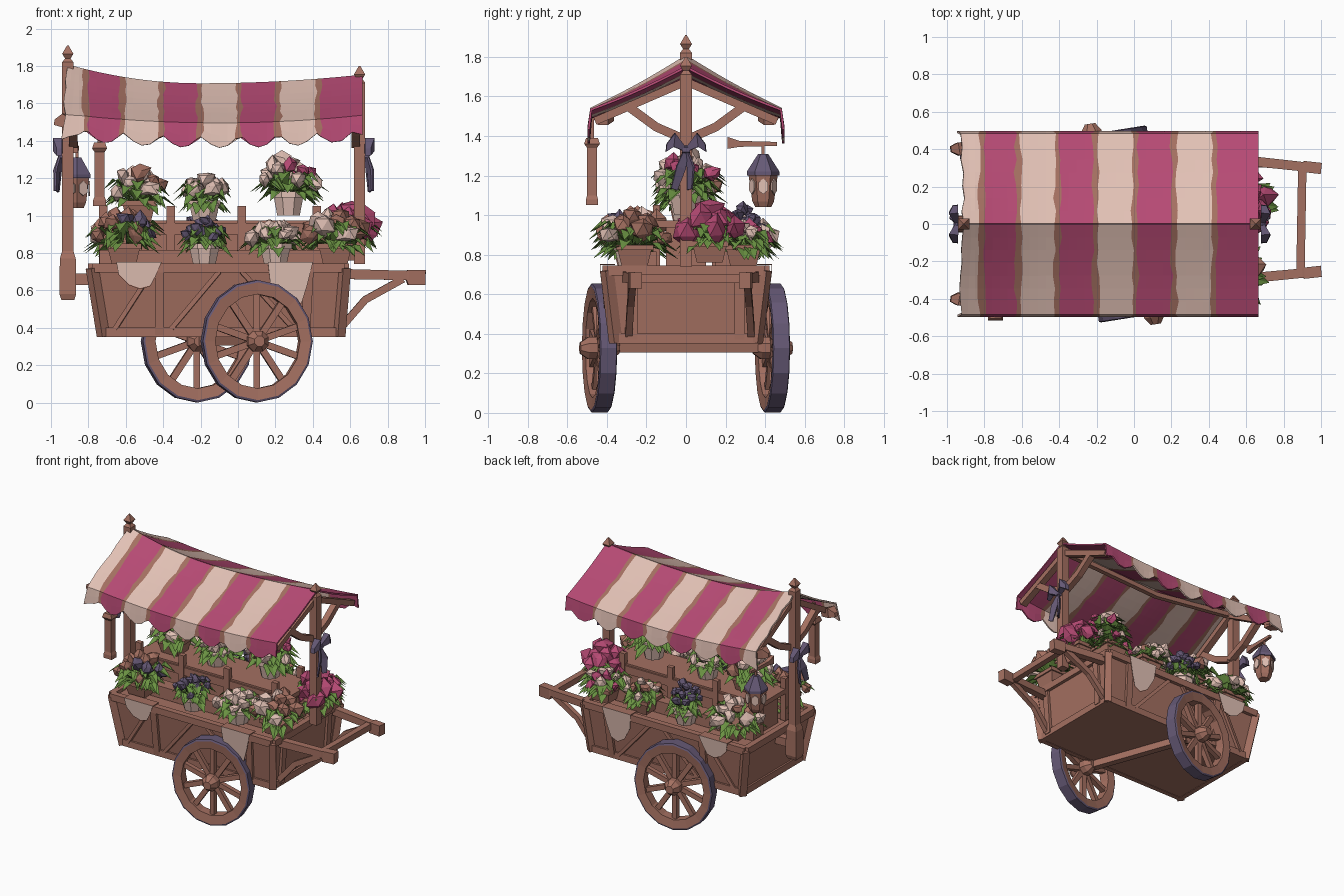
import bpy, bmesh, math, random
from mathutils import Vector as V

if "Cube" in bpy.data.objects:
    bpy.data.objects.remove(bpy.data.objects["Cube"])
random.seed(4)
rnd = random.uniform


def material(name, r, g, b):
    m = bpy.data.materials.new(name)
    m.diffuse_color = [((c / 255 + .055) / 1.055) ** 2.4 for c in (r, g, b)] + [1]
    m.use_nodes = True
    m.node_tree.nodes["Principled BSDF"].inputs["Base Color"].default_value = m.diffuse_color
    return m


WOOD = material("brown wood", 164, 112, 97)
CREAM = material("cream", 226, 193, 181)
PINK = material("magenta pink", 182, 74, 116)
GREEN = material("leaf green", 106, 146, 66)
PURPLE = material("dusky purple", 102, 89, 118)


def finish(name, bm, mats, thick=0):
    bmesh.ops.recalc_face_normals(bm, faces=bm.faces)
    me = bpy.data.meshes.new(name)
    bm.to_mesh(me)
    bm.free()
    for m in mats:
        me.materials.append(m)
    ob = bpy.data.objects.new(name, me)
    bpy.context.collection.objects.link(ob)
    if thick:
        s = ob.modifiers.new("thickness", 'SOLIDIFY')
        s.thickness, s.offset = thick, 0
    return ob


def loft(bm, rings):
    """Skin a list of point rings, capping the two ends."""
    vs = [[bm.verts.new(p) for p in r] for r in rings]
    n = len(vs[0])
    for a, b in zip(vs, vs[1:]):
        for i in range(n):
            bm.faces.new((a[i], a[(i + 1) % n], b[(i + 1) % n], b[i]))
    bm.faces.new(vs[0])
    bm.faces.new(vs[-1])


def bar(name, pts, sizes, mat=WOOD, n=4):
    """Bar along pts; sizes are (width, height) at each point; n sides."""
    pts = [V(p) for p in pts]
    d = (pts[-1] - pts[0]).normalized()
    side = V((1, 0, 0)) if abs(d.z) > .99 else d.cross(V((0, 0, 1))).normalized()
    up = d.cross(side)
    if len(sizes) == 1:
        sizes = sizes * len(pts)
    k = .7071 if n == 4 else .5
    rings = []
    for p, (w, h) in zip(pts, sizes):
        angs = [2 * math.pi * (i + .5) / n for i in range(n)]
        rings.append([p + side * w * k * math.cos(a) + up * h * k * math.sin(a) for a in angs])
    bm = bmesh.new()
    loft(bm, rings)
    return finish(name, bm, [mat])


# Cart body: tapered box with framing
def corner(sx, sy, t):
    x = (.54 + .03 * t) if sx > 0 else (-.72 - .06 * t)
    return V((x, sy * (.355 + .045 * t), .355 + .365 * t))


ORDER = [(-1, -1), (1, -1), (1, 1), (-1, 1)]
bm = bmesh.new()
loft(bm, [[corner(sx, sy, t) for sx, sy in ORDER] for t in (0, 1)])
finish("cart_body", bm, [WOOD])
for i, a in enumerate(ORDER):
    b = ORDER[(i + 1) % 4]
    bar("body_corner_post", [corner(*a, 0), corner(*a, 1)], [(.05, .05)])
    bar("body_top_rail", [corner(*a, 1), corner(*b, 1)], [(.045, .05)])
    bar("body_bottom_rail", [corner(*a, .06), corner(*b, .06)], [(.035, .05)])
for s in (-1, 1):
    for x0, x1 in ((-.42, -.42), (.36, .38)):
        bar("side_stile", [(x0, s * .36, .36), (x1, s * .405, .72)], [(.05, .03)])
    for x0, x1 in ((-.66, -.46), (-.36, -.1), (.3, .02)):
        bar("side_brace", [(x0, s * .362, .39), (x1, s * .4, .7)], [(.03, .025)])
    bar("end_stile", [(.55, s * .27, .37), (.57, s * .27, .7)], [(.03, .05)])

# Cloths draped over the sides, with a thin brown border
for s in (-1, 1):
    for cx, w, drop in ((-.53, .12, .14), (.28, .12, .24)):
        bm = bmesh.new()
        shape = [(-1, 0), (-.9, .45), (-.45, .85), (.05, 1), (.5, .9), (.75, .5), (1, 0)]
        front = [bm.verts.new((cx + u * w, s * (.434 - .1 * v * drop), .75 - v * drop)) for u, v in shape]
        back = [bm.verts.new((cx + u * w, s * .36, .75)) for u in (1, -1)]
        face = bm.faces.new(front)
        top = bm.faces.new((front[0], front[-1], back[0], back[1]))
        top.material_index = 1
        for f in bmesh.ops.inset_individual(bm, faces=[face], thickness=.012)["faces"]:
            f.material_index = 1
        finish("draped_cloth", bm, [CREAM, WOOD], .006)

# Wheels: oval rims, slightly turned, with spokes and hub
YAW = math.radians(9)
for s, cx in ((-1, .10), (1, -.22)):
    c = V((cx, s * .437, .328))

    def on_wheel(r, a, y, c=c):
        x, z = r * .91 * math.cos(a), r * math.sin(a)
        return c + V((x * math.cos(YAW) - y * math.sin(YAW), x * math.sin(YAW) + y * math.cos(YAW), z))
    bm = bmesh.new()
    N = 16
    sec = [(.327, -.04), (.327, .04), (.315, .045), (.252, .036), (.252, -.036), (.315, -.045)]
    rows = [[bm.verts.new(on_wheel(r, 2 * math.pi * i / N, y)) for r, y in sec] for i in range(N)]
    for i in range(N):
        for j in range(6):
            a, b, k = rows[i], rows[(i + 1) % N], (j + 1) % 6
            f = bm.faces.new((a[j], a[k], b[k], b[j]))
            f.material_index = 1 if j in (0, 1, 5) else 0
    finish("wheel_rim", bm, [WOOD, PURPLE])
    for i in range(10):
        a = 2 * math.pi * (i + .5) / 10
        bar("wheel_spoke", [on_wheel(.03, a, 0), on_wheel(.27, a, 0)], [(.036, .036)])
    bar("wheel_hub", [on_wheel(0, 0, y) for y in (-.1, -.06, .06, .1)],
        [(.06, .06), (.12, .12), (.12, .12), (.06, .06)], WOOD, 8)
bar("axle", [(.10, -.44, .33), (-.22, .44, .33)], [(.05, .05)])

# Pull handles with crossbar
for s in (-1, 1):
    bar("handle", [(.45, .025 + s * .33, .69), (.9, .022 + s * .285, .68), (.91, .022 + s * .285, .67),
                   (1, .022 + s * .275, .67)], [(.055, .055), (.05, .05), (.06, .08), (.06, .08)])
    bar("handle_brace", [(.55, .02 + s * .31, .4), (.68, .02 + s * .3, .55), (.88, .02 + s * .29, .66)], [(.035, .04)])
bar("handle_crossbar", [(.89, -.26, .68), (.9, .31, .68)], [(.045, .045)])

# Posts with finials, rafters and struts
for x, z0, top in ((-.91, .55, 1.80), (.65, .74, 1.69)):
    bar("canopy_post", [(x, 0, z0), (x, 0, top)], [(.06, .06)])
    bar("finial", [(x, 0, top + h) for h in (0, .02, .04, .065, .11)],
        [(.06, .06), (.06, .06), (.03, .03), (.06, .06), (.008, .008)])
    xe = x + .03 if x < 0 else x - .02
    ridge = 1.75 if x < 0 else 1.69
    for s in (-1, 1):
        bar("rafter", [(xe, 0, ridge - .015), (xe, s * .46, 1.475)], [(.05, .04)])
        bar("curved_strut", [(xe, 0, 1.38), (xe, s * .15, 1.445), (xe, s * .30, 1.555)], [(.045, .045)])
bar("post_foot", [(-.91, 0, z) for z in (.55, .58, .77, .81)], [(.07, .07), (.09, .09), (.085, .085), (.06, .06)])
bar("post_bracket", [(-.9, 0, .66), (-.75, 0, .66)], [(.06, .06)])
bar("ridge_pole", [(-.9, 0, 1.74), (-.2, 0, 1.65), (.65, 0, 1.69)], [(.035, .035)])
for s in (-1, 1):
    bar("beam_knob", [(-.98, s * .40, 1.50), (-.94, s * .40, 1.51), (-.86, s * .42, 1.48)],
        [(.03, .03), (.07, .07), (.05, .05)])

# Striped canopy: sagging ridge, ragged brown stripe edges, scalloped valance
edges = [-.815, -.62, -.41, -.205, .005, .215, .43]
cols, prev = [], -.91
for i, e in enumerate(edges + [.665]):
    stop = e - .015 if i < 7 else e
    for k in range(4):
        cols.append((prev + (stop - prev) * k / 4, i % 2, k > 0))
    cols.append((stop, 2 if i < 7 else 0, i == 7))
    prev = e + .015
ROWS = 7


def canopy_point(x, v, s, jit):
    ridge = 1.69 + (.2 if x < -.2 else .062) * (x + .2) ** 2
    eave = 1.48 + .07 * (x + .1) ** 2
    if v <= 1:
        z = ridge + (eave - ridge) * v - .01 * math.sin(math.pi * v)
        y = .48 * v
    else:
        fall = .065 + .065 * abs(math.sin(math.pi * (x + .815) / .206))
        z, y = eave - fall * (v - 1), .48 + .012 * (v - 1)
    lean = -.02 * v if x < -.85 else 0
    return V((x + jit + lean, s * y, z + .012))


for s in (-1, 1):
    bm = bmesh.new()
    vs_rows = [j / ROWS for j in range(ROWS + 1)] + [1.5, 2]
    grid = [[bm.verts.new(canopy_point(x, v, s, 0 if solid or v == 0 else rnd(-.01, .01))) for v in vs_rows]
            for x, m, solid in cols]
    for i in range(len(cols) - 1):
        for j in range(len(vs_rows) - 1):
            f = bm.faces.new((grid[i][j], grid[i + 1][j], grid[i + 1][j + 1], grid[i][j + 1]))
            f.material_index = cols[i][1]
    finish("canopy_side", bm, [CREAM, PINK, WOOD], .012)

# Stepped display rack
bar("rack_box", [(-.7, 0, .83), (.5, 0, .83)], [(.2, .22)])
bar("rack_shelf", [(-.74, 0, .955), (.54, 0, .955)], [(.3, .035)])
for s in (-1, 1):
    bar("rack_step", [(-.74, s * .2, .77), (.52, s * .2, .77)], [(.1, .09)])
    bar("rack_rail", [(-.74, s * .15, .93), (.54, s * .15, .93)], [(.025, .06)])
    for x in (-.72, -.36, .02, .42):
        bar("rack_upright", [(x, s * .15, .73), (x, s * .15, 1.05)], [(.045, .035)])


# Potted plants: pot, folded leaves, crumpled blossoms
def plant(x, y, z, pot, colours, spread, height, size=.045, count=13, ph=.11):
    n = 4 if pot is WOOD else 8
    bar("plant_pot", [(x, y, z), (x, y, z + ph * .75), (x, y, z + ph * .75), (x, y, z + ph)],
        [(.13, .13), (.17, .17), (.19, .19), (.19, .19)], pot, n)
    c = V((x, y, z + ph))
    bm = bmesh.new()
    for i in range(46):
        a, l, lift = rnd(0, 6.28), spread * rnd(.75, 1.25), rnd(-.05, height * .5)
        d, sd = V((math.cos(a), math.sin(a), 0)), V((-math.sin(a), math.cos(a), 0))
        base = c + d * l * .2
        mid = c + d * l * .65 + V((0, 0, lift + .03))
        pts = [base, mid + sd * .038, c + d * l + V((0, 0, lift - .03)), mid - sd * .038, mid - V((0, 0, .014))]
        b, l1, tip, r1, m = [bm.verts.new(p) for p in pts]
        for f in ((b, m, l1), (l1, m, tip), (b, r1, m), (r1, tip, m)):
            bm.faces.new(f)
    finish("plant_leaves", bm, [GREEN])
    bm = bmesh.new()
    for i in range(count):
        a, r = i * 2.4, math.sqrt((i + .3) / count)
        p = c + V((math.cos(a) * r * spread * .86, math.sin(a) * r * spread * .86,
                   height * (1 - .55 * r * r) + rnd(-.02, .02) - size))
        new = bmesh.ops.create_icosphere(bm, subdivisions=1, radius=size * rnd(.85, 1.2))["verts"]
        for v in new:
            v.co = v.co * rnd(.6, 1.35) + p
        k = i % len(colours)
        for f in {f for v in new for f in v.link_faces}:
            f.material_index = k
    finish("plant_blossoms", bm, colours)


plant(-.61, -.28, .74, WOOD, [WOOD, WOOD, PURPLE], .19, .2, .048)
plant(-.18, -.28, .74, CREAM, [PURPLE], .14, .15, .03, 13)
plant(.20, -.28, .74, CREAM, [CREAM], .17, .14, .04)
plant(.52, -.26, .74, WOOD, [WOOD, CREAM, WOOD], .19, .2, .048)
plant(-.53, 0, .97, WOOD, [CREAM, CREAM, WOOD], .17, .2, .045)
plant(-.18, 0, .97, CREAM, [CREAM], .14, .17, .045, 12)
plant(.27, 0, 1.0, CREAM, [CREAM, CREAM, PINK], .18, .2, .042, 14, .13)
plant(.59, .12, .76, WOOD, [PINK], .16, .21, .062)
plant(.47, .29, .74, WOOD, [CREAM, PINK], .16, .14, .038)
plant(.15, .29, .74, WOOD, [CREAM, WOOD], .14, .12, .035, 9)
plant(-.20, .29, .74, CREAM, [PURPLE], .12, .19, .03, 16)
plant(-.61, .28, .74, WOOD, [CREAM, WOOD, CREAM], .19, .18, .045)

# Ribbon bows on the posts
for x, s in ((-.945, -1), (.685, 1)):
    for t in (-1, 1):
        bar("bow_loop", [(x, 0, 1.33), (x + s * .02, t * .06, 1.38), (x + s * .01, t * .1, 1.34)],
            [(.02, .02), (.05, .07), (.03, .04)], PURPLE)
        bar("bow_tail", [(x, 0, 1.33), (x + s * .02, t * .025, 1.24), (x + s * .025, t * .04 - .02, 1.13)],
            [(.012, .02), (.012, .05), (.008, .035)], PURPLE)
    bar("bow_knot", [(x, -.02, 1.33), (x, .02, 1.33)], [(.045, .045)], PURPLE, 6)

# Hanging lantern on its arm
L = V((-.86, .39, 0))
bar("lantern_arm", [(-.87, .21, 1.365), (-.87, .27, 1.36), (-.86, .46, 1.36)], [(.03, .06), (.03, .03), (.02, .02)])
bar("lantern_hanger", [L + V((0, 0, 1.29)), L + V((0, 0, 1.37))], [(.015, .015)])
bar("lantern_roof", [L + V((0, 0, z)) for z in (1.2, 1.22, 1.31)], [(.165, .165), (.165, .165), (.05, .05)], PURPLE, 6)
bar("lantern_body", [L + V((0, 0, z)) for z in (1.04, 1.07, 1.21)], [(.08, .08), (.11, .11), (.15, .15)], WOOD, 6)
for i in range(6):
    a = math.pi * (i + 1) / 3
    d = V((math.cos(a), math.sin(a), 0))
    bar("lantern_glow", [L + d * .061 + V((0, 0, 1.145)), L + d * .068 + V((0, 0, 1.145))], [(.055, .08)], CREAM, 6)

# Hanging wooden board at the front eave
bar("hanging_board", [(-.74, -.475, z) for z in (1.05, 1.08, 1.1, 1.34, 1.36, 1.39)],
    [(.07, .06), (.07, .06), (.055, .05), (.055, .05), (.08, .08), (.06, .06)])
bar("board_hook", [(-.74, -.475, 1.38), (-.74, -.475, 1.5)], [(.02, .02)])
